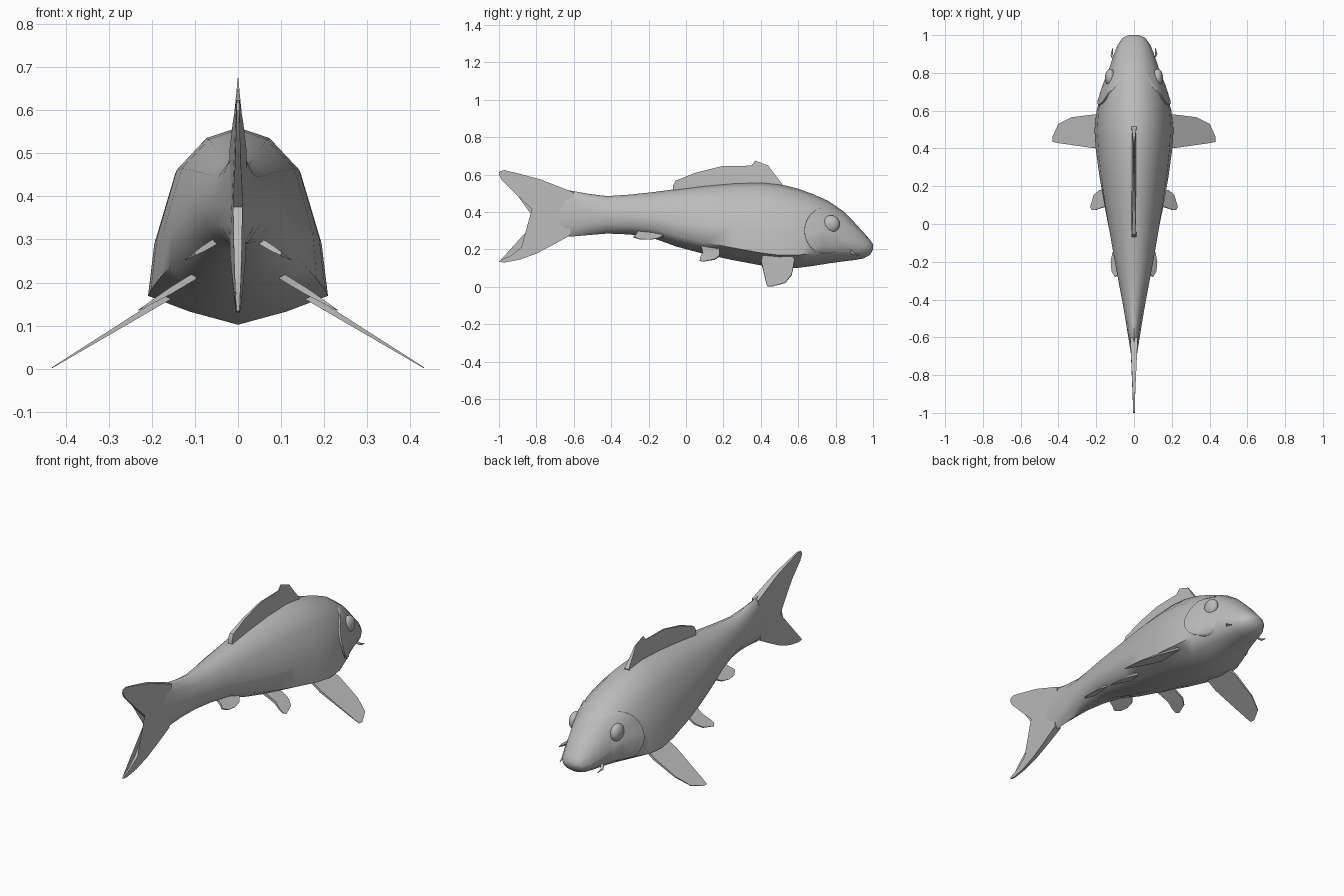
import bpy, bmesh, math
from mathutils import Vector
from mathutils.bvhtree import BVHTree

if "Cube" in bpy.data.objects:
    bpy.data.objects.remove(bpy.data.objects["Cube"])

grey = bpy.data.materials.new("plain grey")
grey.diffuse_color = (0.5, 0.5, 0.5, 1)
grey.use_nodes = True
grey.node_tree.nodes["Principled BSDF"].inputs["Base Color"].default_value = grey.diffuse_color


def finish(bm, name, angle=None):
    """Turn a bmesh into a named object, smooth when an angle is given."""
    bmesh.ops.recalc_face_normals(bm, faces=bm.faces)
    me = bpy.data.meshes.new(name)
    bm.to_mesh(me)
    bm.free()
    me.materials.append(grey)
    ob = bpy.data.objects.new(name, me)
    bpy.context.collection.objects.link(ob)
    if angle:
        bpy.ops.object.select_all(action='DESELECT')
        bpy.context.view_layer.objects.active = ob
        ob.select_set(True)
        bpy.ops.object.shade_smooth_by_angle(angle=math.radians(angle))
    return ob


def fin(name, outline, place, thick):
    """Thin blade: outline of (u, v) points, placed in space, tapering to its edge."""
    bm = bmesh.new()
    sides = []
    for s in (1, -1):
        ring = [bm.verts.new(place(u, v, s * thick(u, v))) for u, v in outline]
        f = bm.faces.new(ring)
        sides.append(ring)
        bmesh.ops.triangulate(bm, faces=[f])
    a, b = sides
    for i in range(len(a)):
        j = (i + 1) % len(a)
        bm.faces.new((a[i], a[j], b[j], b[i]))
    return finish(bm, name, 40)


# Body: (y, top, bottom, half width, roundness of the section)
SECTIONS = [
    (-0.74, 0.50, 0.29, 0.008, 1), (-0.62, 0.515, 0.268, 0.027, 1),
    (-0.52, 0.497, 0.277, 0.043, 1), (-0.42, 0.485, 0.285, 0.060, 1),
    (-0.30, 0.493, 0.280, 0.084, 0.8), (-0.18, 0.506, 0.262, 0.108, 0.6),
    (-0.05, 0.523, 0.215, 0.133, 0.4), (0.10, 0.542, 0.175, 0.161, 0.2),
    (0.25, 0.555, 0.143, 0.185, 0.1), (0.40, 0.560, 0.115, 0.203, 0),
    (0.50, 0.550, 0.102, 0.209, 0), (0.60, 0.525, 0.102, 0.201, 0.1),
    (0.68, 0.495, 0.112, 0.183, 0.3), (0.76, 0.460, 0.125, 0.157, 0.5),
    (0.84, 0.405, 0.136, 0.130, 0.6), (0.90, 0.345, 0.143, 0.108, 0.7),
    (0.95, 0.290, 0.152, 0.087, 0.8), (0.985, 0.250, 0.172, 0.060, 1),
    (1.0, 0.228, 0.200, 0.028, 1)]
SQUARE = [(0, 0), (0.55, 0.07), (1, 0.15), (0.93, 0.42), (0.70, 0.78), (0.36, 0.945), (0, 1)]
ROUND = [(0, 0), (0.55, 0.08), (0.87, 0.25), (1, 0.48), (0.78, 0.80), (0.40, 0.95), (0, 1)]

bm = bmesh.new()
rings = []
for y, top, bot, w, k in SECTIONS:
    half = [((a + (c - a) * k) * w, bot + (b + (d - b) * k) * (top - bot))
            for (a, b), (c, d) in zip(SQUARE, ROUND)]
    loop = half + [(-x, z) for x, z in half[-2:0:-1]]
    rings.append([bm.verts.new((x, y, z)) for x, z in loop])
for r, q in zip(rings, rings[1:]):
    for i in range(len(r)):
        j = (i + 1) % len(r)
        bm.faces.new((r[i], r[j], q[j], q[i]))
bm.faces.new(rings[0])
bm.faces.new(rings[-1])
bmesh.ops.recalc_face_normals(bm, faces=bm.faces)
tree = BVHTree.FromBMesh(bm)
finish(bm, "body", 60)


def skin(y, z):
    """x of the right flank at a given y and z."""
    hit = tree.ray_cast(Vector((1, y, z)), Vector((-1, 0, 0)))[0]
    return hit.x if hit else 0.05


# Tail and dorsal fins, standing in the middle plane
TAIL = [(-0.60, 0.505), (-0.78, 0.575), (-0.90, 0.607), (-0.97, 0.624), (-0.995, 0.618),
        (-1.0, 0.60), (-0.985, 0.572), (-0.90, 0.487), (-0.78, 0.375), (-0.82, 0.29),
        (-0.88, 0.212), (-0.94, 0.165), (-0.99, 0.145), (-1.0, 0.134), (-0.97, 0.13),
        (-0.89, 0.145), (-0.80, 0.178), (-0.71, 0.225), (-0.62, 0.275)]
DORSAL = [(-0.07, 0.50), (-0.07, 0.54), (-0.055, 0.568), (0.05, 0.61), (0.19, 0.645),
          (0.35, 0.648), (0.37, 0.675), (0.44, 0.648), (0.475, 0.60), (0.515, 0.55), (0.5, 0.52)]
upright = lambda u, v, t: (t, u, v)
fin("tail_fin", TAIL, upright, lambda u, v: 0.004 + 0.016 * max(0, (u + 0.95) / 0.35))
fin("dorsal_fin", DORSAL, upright, lambda u, v: 0.001 + 0.012 * min(1, max(0, (0.67 - v) / 0.12)))

# Paired fins: (x, y) outlines on a plane sloping down and outwards
PAIRED = {
    "pectoral_fin": (0.165, 0.165, [(0.15, 0.41), (0.15, 0.57), (0.21, 0.58), (0.33, 0.565),
                                    (0.40, 0.53), (0.432, 0.46), (0.43, 0.435), (0.41, 0.43), (0.22, 0.403)]),
    "pelvic_fin": (0.15, 0.185, [(0.10, 0.08), (0.10, 0.18), (0.18, 0.18), (0.212, 0.155),
                                 (0.232, 0.09), (0.222, 0.073), (0.20, 0.075), (0.16, 0.09)]),
    "anal_fin": (0.07, 0.285, [(0.03, -0.25), (0.03, -0.12), (0.09, -0.12), (0.113, -0.15),
                               (0.123, -0.20), (0.118, -0.25), (0.10, -0.28), (0.08, -0.265)])}
for name, (x0, z0, outline) in PAIRED.items():
    reach = max(u for u, v in outline) - x0
    for side, s in (("right", 1), ("left", -1)):
        fin(f"{side}_{name}", outline,
            lambda u, v, t: (s * (u + t * 0.5), v, z0 - 0.61 * (u - x0) + t * 0.85),
            lambda u, v: 0.001 + 0.007 * min(1, max(0, 1 - (u - x0) / reach)))

for side, s in (("right", 1), ("left", -1)):
    # Gill cover: a thin plate following the cheek, lifted along its rear edge
    bm = bmesh.new()
    N, prev = 24, None
    centre = bm.verts.new((s * (skin(0.75, 0.30) + 0.008), 0.75, 0.30))
    for r in (0.35, 0.7, 0.93, 1.0, 1.01):
        ring = []
        for i in range(N):
            a = 2 * math.pi * i / N
            y, z = 0.75 + 0.117 * r * math.cos(a), 0.30 + 0.125 * r * math.sin(a)
            back = 0.5 - 0.5 * math.cos(a)
            lift = -0.008 if r > 1 else 0.008 * (1 - r) + r * (0.016 * back - 0.004)
            ring.append(bm.verts.new((s * (skin(y, z) + lift), y, z)))
        for i in range(N):
            j = (i + 1) % N
            bm.faces.new((prev[i], prev[j], ring[j], ring[i]) if prev else (centre, ring[i], ring[j]))
        prev = ring
    finish(bm, f"{side}_gill_cover", 50)

    # Eye: bulging sphere set in the cheek
    bm = bmesh.new()
    bmesh.ops.create_uvsphere(bm, u_segments=20, v_segments=12, radius=0.047)
    for v in bm.verts:
        v.co = Vector((v.co.x * 0.6 + s * (skin(0.775, 0.335) - 0.002), v.co.y + 0.775, v.co.z + 0.335))
    finish(bm, f"{side}_eye", 60)

    # Barbel: short tapered whisker by the mouth
    path = [(0.085, 0.875, 0.205), (0.108, 0.88, 0.19), (0.118, 0.895, 0.178), (0.113, 0.93, 0.168)]
    bm = bmesh.new()
    prev = None
    for (x, y, z), r in zip(path, (0.010, 0.008, 0.006, 0.002)):
        ring = [bm.verts.new((s * x + r * math.cos(a), y + r * 0.5 * math.cos(a), z + r * math.sin(a)))
                for a in (math.pi * i / 3 for i in range(6))]
        if prev:
            for i in range(6):
                j = (i + 1) % 6
                bm.faces.new((prev[i], prev[j], ring[j], ring[i]))
        prev = ring
    bm.faces.new(prev)
    finish(bm, f"{side}_barbel", 60)
